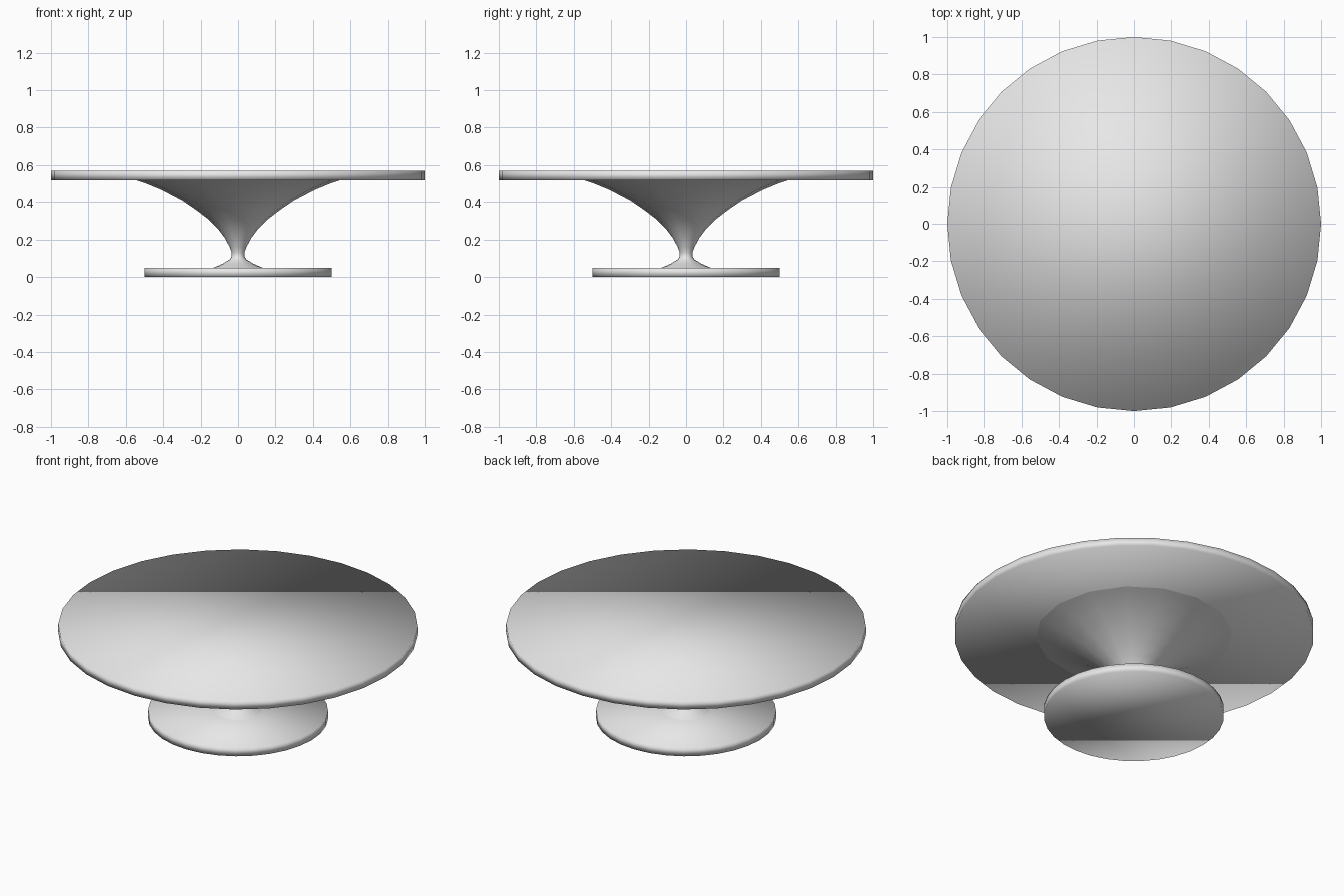
import bpy, math

if "Cube" in bpy.data.objects:
    bpy.data.objects.remove(bpy.data.objects["Cube"])

grey = bpy.data.materials.new("light grey")
grey.diffuse_color = (0.8, 0.8, 0.8, 1)
grey.use_nodes = True
grey.node_tree.nodes["Principled BSDF"].inputs["Base Color"].default_value = grey.diffuse_color


def finish(obj, name):
    obj.name = name
    obj.data.materials.append(grey)
    for p in obj.data.polygons:
        p.use_smooth = True  # fully smooth, rims included


def disc(name, radius, z0, z1):
    bpy.ops.mesh.primitive_cylinder_add(vertices=32, radius=radius, depth=z1 - z0,
                                        location=(0, 0, (z0 + z1) / 2))
    finish(bpy.context.object, name)


def lathe(name, profile, sides):
    verts = [(r * math.cos(2 * math.pi * i / sides), r * math.sin(2 * math.pi * i / sides), z)
             for r, z in profile for i in range(sides)]
    faces = [(k * sides + i, k * sides + (i + 1) % sides,
              (k + 1) * sides + (i + 1) % sides, (k + 1) * sides + i)
             for k in range(len(profile) - 1) for i in range(sides)]
    mesh = bpy.data.meshes.new(name)
    mesh.from_pydata(verts, [], faces)
    obj = bpy.data.objects.new(name, mesh)
    bpy.context.collection.objects.link(obj)
    finish(obj, name)


# Round top and foot
disc("table_top", 1.0, 0.52, 0.57)
disc("foot_plate", 0.5, 0.0, 0.05)

# Trumpet-shaped pedestal
lathe("pedestal", [(0.13, 0.05), (0.08, 0.072), (0.045, 0.093), (0.034, 0.11), (0.034, 0.13),
                   (0.045, 0.16), (0.072, 0.21), (0.11, 0.26), (0.155, 0.305), (0.22, 0.355),
                   (0.30, 0.41), (0.41, 0.468), (0.50, 0.505), (0.56, 0.525)], 16)
